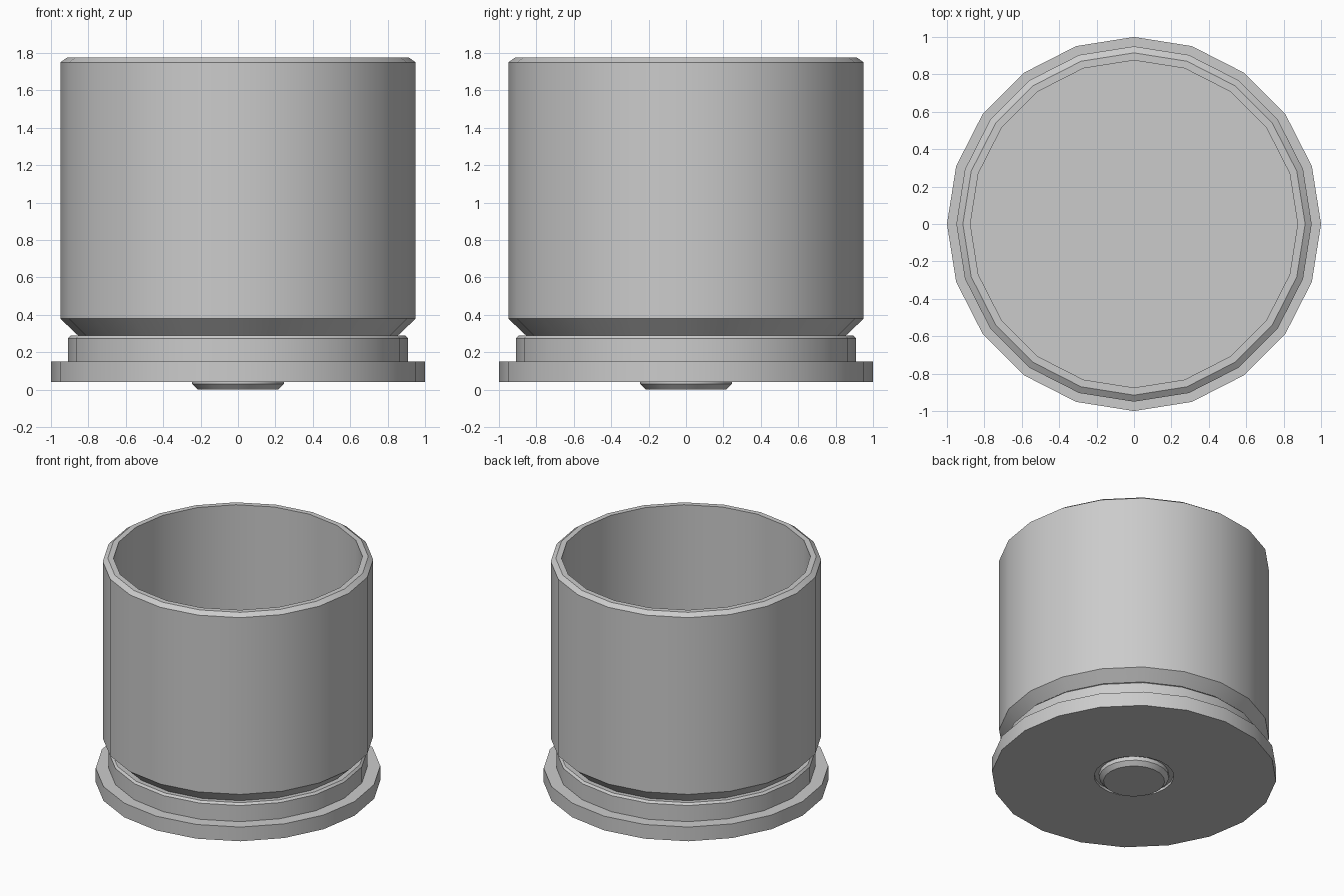
import bpy, bmesh
from math import cos, sin, tau, radians

if "Cube" in bpy.data.objects:
    bpy.data.objects.remove(bpy.data.objects["Cube"])

SIDES = 20


def lathe(name, profile):
    """Revolve (radius, z) points round the z axis; radius 0 makes a centre point."""
    bm = bmesh.new()
    rings = []
    for r, z in profile:
        if r == 0:
            rings.append([bm.verts.new((0, 0, z))] * SIDES)
        else:
            rings.append([bm.verts.new((r * cos(tau * i / SIDES), r * sin(tau * i / SIDES), z))
                          for i in range(SIDES)])
    for a, b in zip(rings, rings[1:]):
        for i in range(SIDES):
            j = (i + 1) % SIDES
            bm.faces.new(dict.fromkeys((a[i], a[j], b[j], b[i])))
    bmesh.ops.recalc_face_normals(bm, faces=bm.faces)
    mesh = bpy.data.meshes.new(name)
    bm.to_mesh(mesh)
    bm.free()
    ob = bpy.data.objects.new(name, mesh)
    bpy.context.collection.objects.link(ob)
    bpy.ops.object.select_all(action='DESELECT')
    ob.select_set(True)
    bpy.context.view_layer.objects.active = ob
    bpy.ops.object.shade_smooth_by_angle(angle=radians(30))
    return ob


# Open cup with flanged base, collar, groove, tapered shoulder and hollow inside
lathe("cup_body", [
    (0, 0.06), (0.28, 0.06), (0.28, 0.04),
    (1.0, 0.04), (1.0, 0.15),
    (0.91, 0.15), (0.91, 0.275), (0.895, 0.29), (0.85, 0.285),
    (0.95, 0.38), (0.95, 1.75), (0.915, 1.775), (0.875, 1.775),
    (0.875, 0.40), (0, 0.40),
])

# Small chamfered button set in the recess underneath
lathe("base_button", [(0, 0.0), (0.215, 0.0), (0.245, 0.03), (0.245, 0.07), (0, 0.07)])
